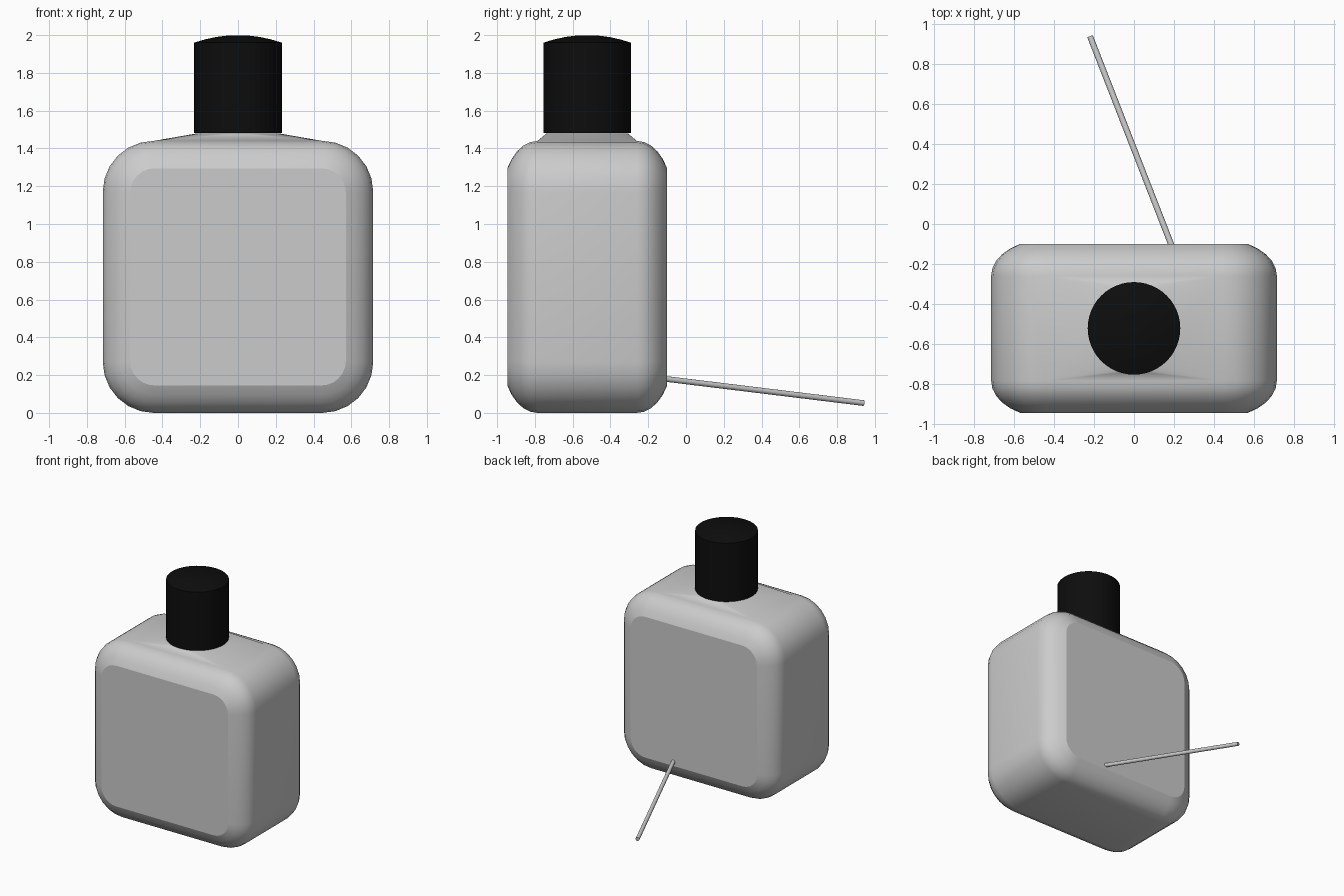
import bpy, bmesh
from math import sin, cos, pi, radians
from mathutils import Vector

cube = bpy.data.objects.get("Cube")
if cube:
    bpy.data.objects.remove(cube, do_unlink=True)

CENTRE_Y = -0.523
HALF_X, HALF_Y, HEIGHT = 0.716, 0.423, 1.44


def material(name, rgb, rough):
    m = bpy.data.materials.new(name)
    m.use_nodes = True
    m.diffuse_color = (*rgb, 1)
    bsdf = m.node_tree.nodes["Principled BSDF"]
    bsdf.inputs["Base Color"].default_value = (*rgb, 1)
    bsdf.inputs["Roughness"].default_value = rough
    return m


def finish(bm, name, mat):
    bmesh.ops.recalc_face_normals(bm, faces=bm.faces)
    mesh = bpy.data.meshes.new(name)
    bm.to_mesh(mesh)
    bm.free()
    mesh.materials.append(mat)
    obj = bpy.data.objects.new(name, mesh)
    bpy.context.collection.objects.link(obj)
    return obj


def outline(y, inset, radius, steps=6):
    """Rounded rectangle in the xz plane, counter-clockwise from the right."""
    hx, hz = HALF_X - inset - radius, HEIGHT / 2 - inset - radius
    points = []
    for k, (sx, sz) in enumerate([(1, 1), (-1, 1), (-1, -1), (1, -1)]):
        for i in range(steps + 1):
            a = (k + i / steps) * pi / 2
            points.append(Vector((sx * hx + radius * cos(a), y,
                                  HEIGHT / 2 + sz * hz + radius * sin(a))))
    return points


def ring(bm, radius, z, count=48):
    return [bm.verts.new((radius * cos(2 * pi * i / count),
                          CENTRE_Y + radius * sin(2 * pi * i / count), z))
            for i in range(count)]


def skin(bm, a, b):
    n = len(a)
    return [bm.faces.new((a[i], a[(i + 1) % n], b[(i + 1) % n], b[i])) for i in range(n)]


grey = material("bottle grey", (0.6, 0.6, 0.6), 0.5)
black = material("cap black", (0.004, 0.004, 0.004), 0.5)

# Bottle: rounded sections lofted from the front panel to the back panel
bm = bmesh.new()
STEPS, START = 5, radians(30)
half = []
for i in range(STEPS + 1):
    t = START + (pi / 2 - START) * i / STEPS
    f = (sin(t) - sin(START)) / (1 - sin(START))
    depth = 0.16 * (1 - cos(t) / cos(START))
    half.append((HALF_Y - depth, 0.145 * (1 - f), 0.13 + 0.14 * f))
sections = [(-y, i, r) for y, i, r in half] + half[::-1]
loops = [[bm.verts.new(p) for p in outline(CENTRE_Y + y, i, r)] for y, i, r in sections]
for a, b in zip(loops, loops[1:]):
    skin(bm, a, b)
panels = [bm.faces.new(loops[0]), bm.faces.new(loops[-1])]
for f in bm.faces:
    f.smooth = True
for f in panels:
    for e in f.edges:
        e.smooth = False

# Shoulder: the top face rises to a round neck
bm.normal_update()
top = max((f for f in bm.faces if f not in panels),
          key=lambda f: f.calc_center_median().z + f.calc_area() * 0.01)
rim = list(top.edges)
bmesh.ops.delete(bm, geom=[top], context='FACES_ONLY')
neck = ring(bm, 0.215, 1.48)
neck_edges = [bm.edges.new((neck[i - 1], neck[i])) for i in range(len(neck))]
for f in bmesh.ops.bridge_loops(bm, edges=rim + neck_edges)["faces"]:
    f.smooth = True
bm.faces.new(neck)
finish(bm, "bottle", grey)

# Cap: straight cylinder with a shallow domed top
bm = bmesh.new()
base = ring(bm, 0.232, 1.482)
bm.faces.new(base)
edge = ring(bm, 0.232, 1.96)
for f in skin(bm, base, edge):
    f.smooth = True
for e in bm.edges:
    e.smooth = False
previous = edge
for s in (0.75, 0.5, 0.25):
    loop = ring(bm, 0.232 * s, 1.96 + 0.04 * (1 - s * s))
    for f in skin(bm, previous, loop):
        f.smooth = True
    previous = loop
bm.faces.new(previous).smooth = True
cap = finish(bm, "cap", black)

# Reed: thin round stick leaning from the back of the bottle down to the ground
start, end = Vector((0.195, -0.125, 0.182)), Vector((-0.22, 0.94, 0.052))
axis = end - start
bpy.ops.mesh.primitive_cylinder_add(vertices=16, radius=0.015, depth=axis.length,
                                    location=(start + end) / 2)
reed = bpy.context.object
reed.name = "reed_stick"
reed.rotation_euler = axis.to_track_quat('Z', 'Y').to_euler()
reed.data.materials.append(grey)
bpy.ops.object.shade_smooth_by_angle(angle=radians(40))

for obj in (cap,):
    bpy.context.view_layer.objects.active = obj
    obj.select_set(True)
    bpy.ops.object.shade_smooth_by_angle(angle=radians(40))
